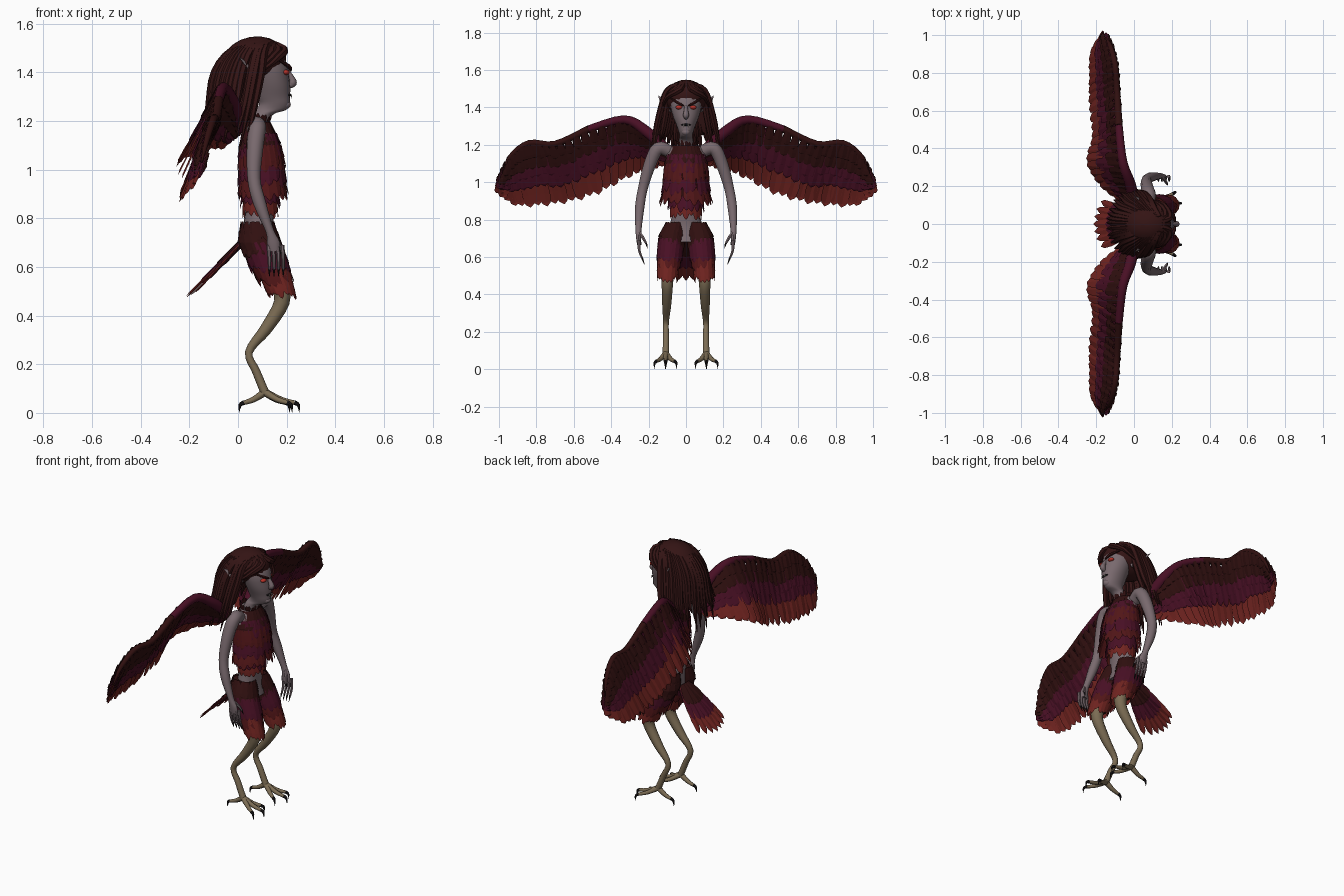
import bpy, math, random
from mathutils import Vector as V, Matrix

random.seed(4)
if "Cube" in bpy.data.objects:
    bpy.data.objects.remove(bpy.data.objects["Cube"])

PALETTE = {
    "hair_brown": (0.034, 0.007, 0.007), "dark_plume": (0.03, 0.005, 0.005),
    "maroon_plume": (0.066, 0.005, 0.018), "red_plume": (0.16, 0.017, 0.014),
    "russet_plume": (0.085, 0.008, 0.009), "mauve_skin": (0.19, 0.142, 0.155),
    "tan_scale": (0.2, 0.15, 0.088), "claw_black": (0.01, 0.008, 0.009),
    "eye_red": (0.45, 0.03, 0.02), "tooth_white": (0.6, 0.57, 0.52)}
HAIR, DARK, MAROON, RED, RUSSET, SKIN, TAN, CLAW, EYE, TOOTH = range(len(PALETTE))
MATS = []
for label, rgb in PALETTE.items():
    m = bpy.data.materials.new(label)
    m.use_nodes = True
    m.diffuse_color = (*rgb, 1)
    bsdf = m.node_tree.nodes["Principled BSDF"]
    bsdf.inputs["Base Color"].default_value = (*rgb, 1)
    bsdf.inputs["Roughness"].default_value = 0.8
    MATS.append(m)


def sample(pts, t):
    """Catmull-Rom point at t in 0..1 through tuples of any length."""
    f = t * (len(pts) - 1)
    i = min(int(f), len(pts) - 2)
    u = f - i
    b, c = pts[i], pts[i + 1]
    a, d = pts[max(i - 1, 0)], pts[min(i + 2, len(pts) - 1)]
    return [q + u / 2 * (r - p + u * (2 * p - 5 * q + 4 * r - s + u * (3 * (q - r) + s - p)))
            for p, q, r, s in zip(a, b, c, d)]


class Part:
    """Collects tubes and feathers, then makes one object."""

    def __init__(self):
        self.verts, self.faces, self.mats = [], [], []

    def add(self, verts, faces, mat):
        k = len(self.verts)
        self.verts += verts
        self.faces += [[k + i for i in f] for f in faces]
        self.mats += [mat] * len(faces)

    def tube(self, rows, mat, sides=10, steps=4, flat=False):
        """Rows are (x, y, z, radius) or (x, y, z, radius_x, radius_y)."""
        rows = [r if len(r) == 5 else (*r, r[3]) for r in rows]
        n = (len(rows) - 1) * steps
        rings = [sample(rows, i / n) for i in range(n + 1)]
        cen = [V(r[:3]) for r in rings]
        span = (cen[-1] - cen[0]).normalized()
        ref = V((1, 0, 0)) if abs(span.x) < 0.8 else V((0, 0, 1))
        vs, fs = [], []
        for i, r in enumerate(rings):
            t = V((0, 0, 1)) if flat else (cen[min(i + 1, n)] - cen[max(i - 1, 0)]).normalized()
            u = (ref - t * ref.dot(t)).normalized()
            w = t.cross(u)
            for j in range(sides):
                a = math.tau * j / sides
                vs.append(cen[i] + u * math.cos(a) * max(r[3], .001) + w * math.sin(a) * max(r[4], .001))
            if i:
                for j in range(sides):
                    p, q = (i - 1) * sides + j, (i - 1) * sides + (j + 1) % sides
                    fs.append((p, q, q + sides, p + sides))
        fs += [range(sides)[::-1], range(n * sides, (n + 1) * sides)]
        self.add(vs, fs, mat)

    def feather(self, base, tip, normal, width, mat, point=0.65):
        d = tip - base
        side = d.cross(normal).normalized() * width / 2
        up = side.cross(d).normalized() * width * 0.08
        vs, fs = [], []
        for u, w in ((0, .5), (.3, .9), (.72, 1), (.92, point)):
            c = base + d * u
            vs += [c - side * w, c + up, c + side * w]
        vs.append(tip)
        for k in (0, 3, 6):
            fs += [(k, k + 1, k + 4, k + 3), (k + 1, k + 2, k + 5, k + 4)]
        self.add(vs, fs + [(9, 10, 12), (10, 11, 12)], mat)

    def ring(self, top, end, n, width, mat):
        """Skirt of feathers between two ellipses (x, y, z, rx, ry)."""
        for i in range(n):
            a = math.tau * (i + random.uniform(-.15, .15)) / n
            out = V((math.cos(a), math.sin(a), 0))
            b = V(top[:3]) + V((out.x * top[3], out.y * top[4], 0))
            t = V(end[:3]) + V((out.x * end[3], out.y * end[4], random.uniform(-.015, .012)))
            self.feather(b, t, out, width, mat, 0.5)

    def build(self, name, mirror=False, smooth=True):
        me = bpy.data.meshes.new(name)
        me.from_pydata(self.verts, [], self.faces)
        used = sorted(set(self.mats))
        for i in used:
            me.materials.append(MATS[i])
        for p, i in zip(me.polygons, self.mats):
            p.material_index = used.index(i)
        ob = bpy.data.objects.new(name, me)
        bpy.context.collection.objects.link(ob)
        if smooth:
            bpy.ops.object.select_all(action='DESELECT')
            ob.select_set(True)
            bpy.context.view_layer.objects.active = ob
            bpy.ops.object.shade_smooth_by_angle(angle=math.radians(50))
        if mirror:
            mod = ob.modifiers.new("Mirror", 'MIRROR')
            mod.use_axis = (False, True, False)
            mod.use_mirror_merge = False
        return ob


def ball(name, loc, scale, mat, tilt=0, mirror=False):
    p = Part()
    rows = [(0, 0, -math.cos(a), math.sin(a)) for a in (math.pi * i / 10 for i in range(11))]
    p.tube(rows, mat, 18, 1, flat=True)
    mx = Matrix.Translation(loc) @ Matrix.Rotation(tilt, 4, 'Y') @ Matrix.Diagonal((*scale, 1))
    p.verts = [mx @ v for v in p.verts]
    return p.build(name, mirror)


# Head, neck and nose
p = Part()
p.tube([(.08, 0, 1.17, .046), (.1, 0, 1.225, .042, .038), (.135, 0, 1.245, .062, .034),
        (.15, 0, 1.27, .063, .04), (.145, 0, 1.3, .069, .05), (.14, 0, 1.34, .075, .066),
        (.13, 0, 1.38, .081, .078), (.115, 0, 1.42, .091, .085), (.09, 0, 1.47, .095, .085),
        (.08, 0, 1.51, .06, .06), (.08, 0, 1.53, .01)], SKIN, 20, 3, flat=True)
p.tube([(.2, 0, 1.41, .008), (.22, 0, 1.375, .013), (.225, 0, 1.355, .016), (.207, 0, 1.34, .008)], SKIN, 8)
p.build("head")
ball("chin", (.193, 0, 1.268), (.024, .024, .02), SKIN)
ball("mouth", (.211, 0, 1.307), (.009, .026, .006), CLAW)

# Eyes, brows, fangs and ears
ball("eyes", (.196, .037, 1.4), (.016, .02, .011), EYE, mirror=True)
p = Part()
p.tube([(.217, .012, 1.408, .005), (.208, .045, 1.425, .009), (.165, .088, 1.452, .003)], HAIR, 6)
p.build("brows", True)
p = Part()
p.tube([(.219, .012, 1.309, .004), (.222, .012, 1.292, .0005)], TOOTH, 6, 1)
p.build("fangs", True)
p = Part()
p.tube([(.09, .075, 1.39, .012, .018), (.055, .108, 1.415, .01, .024), (.005, .148, 1.462, .001)], SKIN, 8)
p.build("ears", True)

# Hair cap and hanging locks
ball("hair_cap", (.067, 0, 1.447), (.132, .113, .1), HAIR, -.18)
p = Part()
for layer, count in ((0, 25), (1, 20)):
    for i in range(count):
        a = math.radians(-104 + 208 * i / (count - 1)) + random.uniform(-.05, .05)
        c, s = math.cos(a), math.sin(a)
        g = 1 - .22 * layer
        low = 1.13 + .07 * abs(s) * layer + random.uniform(-.06, .1)
        p.tube([(.13 - .03 * c, .04 * s, 1.525, .012), (.08 - .1 * c * g, .1 * s, 1.49, .018),
                (.055 - .15 * c * g, .135 * s * g, 1.4, .017),
                (.03 - .15 * c * g, .165 * s * g, 1.27, .014),
                (-.005 - .14 * c * g, .185 * s * g, low, .002)], HAIR, 6, 3)
for s in (-1, 1):
    for i in range(5):
        x = .19 - .025 * i
        p.tube([(.1 - .01 * i, s * .005, 1.535, .012), (x, s * (.03 + .015 * i), 1.495, .016),
                (x - .03, s * .1, 1.455, .013), (x - .1, s * .125, 1.4, .006)], HAIR, 6, 3)
p.build("hair_locks")

# Bare torso
p = Part()
p.tube([(.09, 0, .68, .07, .1), (.083, 0, .76, .062, .088), (.09, 0, .84, .06, .075),
        (.09, 0, .95, .068, .085), (.095, 0, 1.05, .078, .1), (.085, 0, 1.13, .064, .108),
        (.08, 0, 1.18, .05, .09), (.08, 0, 1.205, .044, .05)], SKIN, 20, 3, flat=True)
p.build("torso")

# Feathered bodice, lowest tier first
p = Part()
p.tube([(.092, 0, .9, .066, .084), (.095, 0, 1.02, .084, .108), (.09, 0, 1.11, .078, .113),
        (.08, 0, 1.195, .05, .072)], DARK, 20, 3, flat=True)
tiers = [((.09, 0, .91, .065, .083), (.092, 0, .81, .072, .085), 18, .036, RED),
         ((.09, 0, .94, .068, .088), (.092, 0, .85, .082, .098), 18, .036, MAROON),
         ((.095, 0, 1.0, .083, .106), (.104, 0, .885, .103, .143), 20, .046, RUSSET),
         ((.095, 0, 1.05, .087, .111), (.1, 0, .94, .1, .133), 20, .045, MAROON),
         ((.092, 0, 1.1, .084, .114), (.098, 0, 1.0, .098, .125), 22, .04, RUSSET),
         ((.087, 0, 1.15, .07, .1), (.095, 0, 1.04, .095, .122), 22, .04, MAROON),
         ((.08, 0, 1.195, .05, .072), (.09, 0, 1.09, .088, .118), 22, .04, DARK),
         ((.08, 0, 1.185, .046, .06), (.083, 0, 1.225, .056, .068), 20, .018, DARK)]
for tier in tiers:
    p.ring(*tier)
p.build("feather_bodice", smooth=False)

# Feathered breeches, one leg mirrored
p = Part()
p.tube([(.08, .055, .775, .066, .05), (.085, .073, .7, .083, .074), (.13, .088, .6, .077, .06),
        (.172, .1, .51, .05, .04)], DARK, 16, 3, flat=True)
for tier in [((.145, .093, .59, .066, .055), (.185, .1, .475, .056, .054), 16, .036, RED),
             ((.11, .085, .65, .077, .062), (.16, .094, .53, .07, .06), 16, .038, RUSSET),
             ((.095, .078, .7, .082, .068), (.137, .09, .58, .082, .066), 16, .04, MAROON),
             ((.083, .066, .745, .078, .06), (.105, .082, .645, .085, .071), 16, .042, DARK),
             ((.08, .055, .785, .066, .05), (.088, .073, .7, .088, .076), 16, .042, DARK)]:
    p.ring(*tier)
p.build("feather_breeches", True, False)

# Bird legs, toes and talons
p = Part()
p.tube([(.17, .1, .54, .04), (.18, .1, .455, .032), (.115, .103, .345, .025), (.045, .107, .25, .016),
        (.075, .107, .17, .017), (.11, .108, .085, .018)], TAN, 10)
for x, y in ((.232, .11), (.205, .16), (.195, .06), (.025, .108)):
    e = V((x, y, .042))
    d = (e - V((.11, .108, .042))).normalized()
    mid = V((.11, .108, .07)).lerp(e, .55)
    p.tube([(.11, .108, .085, .016), (*mid, .012), (*e, .009)], TAN, 8)
    p.tube([(*e, .01), (*(e + d * .016 - V((0, 0, .01))), .007),
            (*(e + d * .02 - V((0, 0, .04))), .0005)], CLAW, 6)
p.build("legs", True)

# Arms, fingers and nails
p = Part()
p.tube([(.07, .09, 1.165, .035), (.08, .15, 1.18, .036), (.07, .195, 1.09, .034), (.066, .232, .96, .027),
        (.09, .248, .86, .026), (.13, .254, .75, .017), (.145, .253, .7, .026, .014),
        (.15, .25, .665, .022, .012)], SKIN, 10)
for i in range(4):
    x = .125 + .019 * i
    p.tube([(x, .252, .69, .009), (x + .004, .25, .635, .008), (x + .004, .234, .592, .006)], SKIN, 6, 3)
    p.tube([(x + .004, .234, .594, .006), (x + .004, .222, .56, .0005)], CLAW, 6, 1)
p.tube([(.145, .25, .73, .01), (.165, .228, .7, .009), (.175, .213, .672, .006)], SKIN, 6, 3)
p.tube([(.175, .213, .674, .006), (.18, .205, .645, .0005)], CLAW, 6, 1)
p.build("arms", True)

# Wings: flight feathers in the middle, coverts on both faces
LEAD = [(.0, .1, 1.17), (-.02, .21, 1.27), (-.06, .33, 1.335), (-.08, .52, 1.285),
        (-.09, .7, 1.205), (-.1, .84, 1.21), (-.125, .94, 1.135), (-.15, .985, 1.03)]
TRAIL = [(-.08, .13, 1.09), (-.19, .21, 1.06), (-.255, .33, 1.01), (-.225, .46, .935),
         (-.24, .61, .89), (-.24, .76, .868), (-.235, .9, .87), (-.18, .995, .935)]
p = Part()
for n, start, end, lift, width, mat in [(24, .3, 1, 0, .064, RED), (26, .15, .69, .006, .058, MAROON),
                                        (28, .08, .53, .01, .05, MAROON), (30, 0, .38, .014, .05, DARK),
                                        (30, 0, .2, .018, .045, DARK)]:
    for face in ((1,) if lift == 0 else (-1, 1)):
        for i in range(n):
            t = i / (n - 1)
            a, b = V(sample(LEAD, t)), V(sample(TRAIL, t))
            along = V(sample(LEAD, min(t + .02, 1))) - V(sample(LEAD, max(t - .02, 0)))
            nrm = along.cross(b - a).normalized() * face
            reach = end + random.uniform(-.025, .025) * (end < 1) - .025 * (end == 1) * (i % 2)
            off = nrm * (lift + .003 * (i % 2))
            p.feather(a.lerp(b, start) + off, a.lerp(b, reach) + off, nrm, width, mat, .72)
p.build("wing_feathers", True, False)
p = Part()
radii = (.03, .03, .024, .02, .017, .016, .013, .004)
p.tube([(*a, r) for a, r in zip(LEAD[:4], radii)], MAROON, 10)
p.tube([(*a, r) for a, r in zip(LEAD[3:], radii[3:])], DARK, 10)
p.build("wing_arms", True)

# Tail fan
p = Part()
for layer, (reach, mat) in enumerate([(1, RED), (.72, MAROON), (.42, DARK)]):
    for i in range(7):
        k = (i - 3) / 3
        b = V((.015, .025 * k, .7))
        t = V((-.215 + .04 * k * k, .12 * k, .475 + .02 * k * k))
        for face in (-1, 1):
            nrm = V((-.7, 0, .7)) * face
            off = nrm * (.004 * layer + .002 * (i % 2))
            p.feather(b + off, b.lerp(t, reach) + off, nrm, .05, mat)
p.build("tail_fan", smooth=False)
